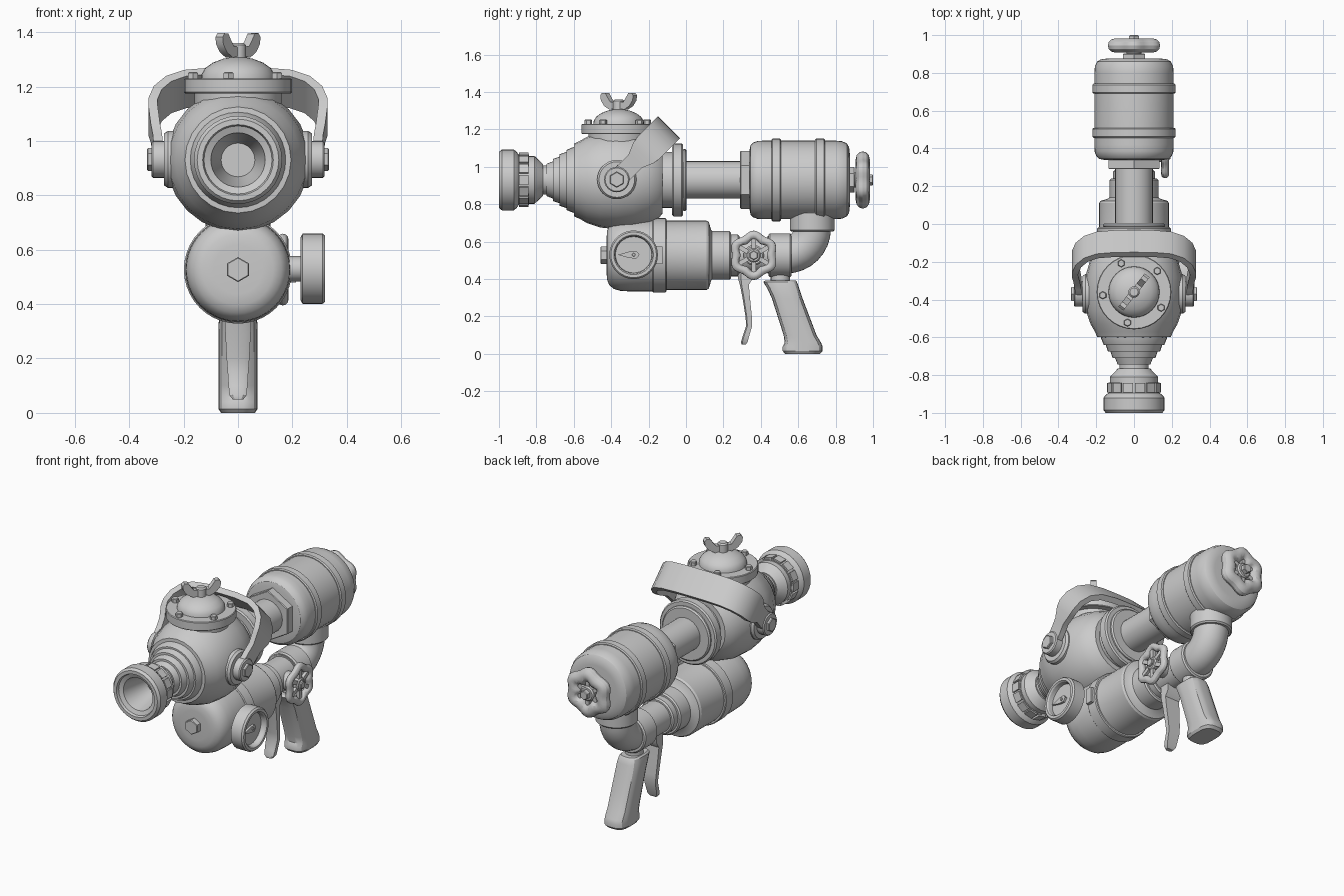
import bpy, bmesh
from math import sin, cos, pi, radians
from mathutils import Vector

if "Cube" in bpy.data.objects:
    bpy.data.objects.remove(bpy.data.objects["Cube"])


def loft(name, rings, loop=False):
    """Skin a list of closed point rings; caps the ends unless looped."""
    bm = bmesh.new()
    rows = [[bm.verts.new(p) for p in ring] for ring in rings]
    n = len(rows[0])
    pairs = list(zip(rows, rows[1:])) + ([(rows[-1], rows[0])] if loop else [])
    for a, b in pairs:
        for i in range(n):
            j = (i + 1) % n
            bm.faces.new((a[i], a[j], b[j], b[i]))
    if not loop:
        bm.faces.new(rows[0])
        bm.faces.new(rows[-1])
    bmesh.ops.recalc_face_normals(bm, faces=bm.faces)
    me = bpy.data.meshes.new(name)
    bm.to_mesh(me)
    bm.free()
    ob = bpy.data.objects.new(name, me)
    bpy.context.collection.objects.link(ob)
    return ob


def place(axis, c, t, u, v):
    """t runs along the axis, u and v lie across it (v is up where possible)."""
    d = {'X': (t, u, v), 'Y': (u, t, v), 'Z': (u, v, t)}[axis]
    return Vector(c) + Vector(d)


def lathe(name, axis, c, profile, segs=32, phase=0):
    return loft(name, [[place(axis, c, t, r * sin(phase + 2 * pi * i / segs),
                              r * cos(phase + 2 * pi * i / segs)) for i in range(segs)]
                       for t, r in profile])


def cyl(name, axis, c, t0, t1, r, segs=32, b=0.008, phase=0):
    return lathe(name, axis, c, [(t0, r - b), (t0 + b, r), (t1 - b, r), (t1, r - b)], segs, phase)


def hexa(name, axis, c, t0, t1, r):
    return cyl(name, axis, c, t0, t1, r, 6, 0.004)


def hand_wheel(name, axis, c, t, thick, r, rim, hub_tip):
    """Six-lobed rim with spokes, hub and nut."""
    rings = []
    for i in range(48):
        a = 2 * pi * i / 48
        outer = r * (0.94 + 0.06 * cos(6 * a))
        ring = []
        for k in range(12):
            b = 2 * pi * k / 12
            rr = outer - rim / 2 + rim / 2 * cos(b)
            ring.append(place(axis, c, t + thick / 2 * sin(b), rr * sin(a), rr * cos(a)))
        rings.append(ring)
    loft(name + "_rim", rings, loop=True)
    for i in range(6):
        a = 2 * pi * i / 6
        h, w = thick * 0.22, 0.012
        loft(f"{name}_spoke_{i}", [[place(axis, c, t + dt, d * sin(a) + s * cos(a), d * cos(a) - s * sin(a))
                                   for dt, s in ((-h, -w), (h, -w), (h, w), (-h, w))]
                                  for d in (0.01, r - rim * 0.6)])
    cyl(name + "_hub", axis, c, t - thick / 2, t + thick * 0.35, r * 0.3, 24)
    hexa(name + "_nut", axis, c, t, hub_tip, r * 0.19)


AX, LO = (0, 0, 0.93), (0, 0, 0.527)   # upper and lower barrel axes

# Nozzle with hollow muzzle
lathe("nozzle_mouth", 'Y', AX, [(-.80, .05), (-.80, .062), (-.90, .085), (-.975, .1), (-.985, .125), (-1, .13),
      (-1, .15), (-.985, .162), (-.92, .162), (-.905, .15), (-.895, .135), (-.84, .135), (-.84, .128),
      (-.81, .128), (-.765, .085), (-.765, .078), (-.72, .078), (-.72, .05)])
for i in range(14):
    a = 2 * pi * (i + .5) / 14
    loft(f"nozzle_grip_{i}", [[place('Y', AX, t, r * sin(a + s), r * cos(a + s))
         for r, s in ((.12, -.18), (.146, -.18), (.146, .18), (.12, .18))] for t in (-.893, -.843)])
lathe("nozzle_stepped_cone", 'Y', AX, [(-.745, .078), (-.745, .086), (-.71, .1), (-.71, .113), (-.675, .125),
      (-.675, .138), (-.64, .15), (-.64, .16), (-.605, .175), (-.56, .18)])

# Round chamber and its rear flange
lathe("chamber", 'Y', AX, [(-.6, .17), (-.598, .195), (-.57, .207), (-.53, .23), (-.46, .254), (-.37, .264),
      (-.28, .258), (-.2, .235), (-.15, .208), (-.125, .18)], 24)
cyl("chamber_rear_collar", 'Y', AX, -.14, -.06, .15)
cyl("rear_flange", 'Y', AX, -.075, -.015, .195)
cyl("rear_flange_step", 'Y', AX, -.02, .004, .165)

# Top cap with bolts and wing nut
CAP = (0, -.36, 0)
cyl("cap_neck", 'Z', CAP, 1.05, 1.19, .16)
cyl("cap_flange", 'Z', CAP, 1.175, 1.23, .198, b=.004)
lathe("cap_dome", 'Z', CAP, [(1.22, .136), (1.245, .134), (1.268, .12), (1.288, .092), (1.302, .055), (1.308, .02)])
for i in range(5):
    a = radians(42 + 72 * i)
    hexa(f"cap_bolt_{i}", 'Z', (.166 * cos(a), -.36 + .166 * sin(a), 0), 1.22, 1.253, .021)
cyl("wing_nut_hub", 'Z', CAP, 1.295, 1.36, .03, 16)
wing = [(.015, 1.312), (.05, 1.306), (.085, 1.325), (.108, 1.355), (.112, 1.382), (.1, 1.396),
        (.078, 1.394), (.062, 1.37), (.045, 1.348), (.015, 1.345)]
d, nrm = Vector((cos(.9), sin(.9), 0)), Vector((-sin(.9), cos(.9), 0))
for s in (-1, 1):
    loft(f"wing_nut_wing_{s}", [[Vector((0, -.36, z)) + d * (u * s) + nrm * k for u, z in wing] for k in (-.017, .017)])

# Side pivots and carrying strap
PV = (0, -.37, .932)
for s in (-1, 1):
    lathe(f"pivot_disc_{s}", 'X', PV, [(s * .2, .105), (s * .258, .105), (s * .272, .095)])
    lathe(f"pivot_boss_{s}", 'X', PV, [(s * .25, .068), (s * .312, .068), (s * .318, .062)], 24)
    lathe(f"pivot_bolt_{s}", 'X', PV, [(s * .3, .042), (s * .33, .042), (s * .334, .038)], 6)
half = [(.292, -.04, .035), (.292, 0, .052), (.296, .08, .05), (.304, .14, .05), (.312, .2, .076), (.312, .235, .083),
        (.295, .29, .083), (.255, .337, .083), (.195, .366, .083), (.1, .377, .083)]
path = half + [(0, .378, .083)] + [(-x, s, w) for x, s, w in reversed(half)]
along, across = Vector((0, .7071, .7071)), Vector((0, .7071, -.7071))
rings = []
for i, (x, s, w) in enumerate(path):
    p, q = path[max(i - 1, 0)], path[min(i + 1, len(path) - 1)]
    tan = Vector((q[0] - p[0], q[1] - p[1])).normalized()
    n = Vector((tan.y, 0, 0)) - along * tan.x
    mid = Vector(PV) + Vector((x, 0, 0)) + along * s
    rings.append([mid + n * a * .017 + across * b * w for a, b in ((-1, -1), (1, -1), (1, 1), (-1, 1))])
loft("strap_handle", rings)

# Upper tube, nut and rear tank
cyl("upper_tube", 'Y', AX, -.02, .36, .1)
hexa("upper_tube_nut", 'Y', AX, .29, .345, .155)
lathe("rear_tank", 'Y', AX, [(.34, .16), (.345, .185), (.36, .2), (.385, .209), (.42, .21), (.8, .21), (.835, .207),
      (.86, .195), (.872, .175), (.876, .14)], 40)
for y in (.482, .717):
    cyl(f"rear_tank_band_{y}", 'Y', AX, y - .026, y + .026, .221, 40, .006)
cyl("rear_valve_stem", 'Y', AX, .86, .95, .04, 16)
hexa("rear_valve_gland", 'Y', AX, .87, .902, .068)
hand_wheel("rear_valve", 'Y', AX, .945, .075, .153, .085, 1.0)

# Elbow joining rear tank to lower pipe
cyl("elbow_collar", 'Z', (0, .675, 0), .655, .76, .12)
rings = []
for k in range(-1, 10):
    a = max(0, min(k, 8)) / 8 * pi / 2
    y, z = .535 + .14 * cos(a), .67 - .14 * sin(a)
    y, z = (y, z + .06) if k < 0 else (y - .1, z) if k == 9 else (y, z)
    rings.append([Vector((.1 * cos(t), y + .1 * sin(t) * cos(a), z - .1 * sin(t) * sin(a)))
                  for t in [2 * pi * i / 32 for i in range(32)]])
loft("elbow_pipe", rings)
cyl("lower_pipe_collar", 'Y', LO, .44, .565, .117)
cyl("lower_pipe", 'Y', LO, .2, .46, .095)
cyl("lower_pipe_ring", 'Y', LO, .23, .285, .112)

# Lower front tank
lathe("lower_tank", 'Y', LO, [(-.425, .09), (-.422, .13), (-.41, .16), (-.385, .18), (-.35, .19), (-.3, .193),
      (-.16, .193), (-.12, .185), (.11, .185), (.122, .178), (.135, .135), (.14, .13), (.232, .13), (.24, .122)], 40)
cyl("lower_tank_band", 'Y', LO, -.18, -.105, .199, 40, .005)
hexa("lower_tank_bolt", 'Y', LO, -.458, -.41, .046)

# Pressure gauge
GC = (0, -.28, .53)
cyl("gauge_stem", 'X', GC, .15, .24, .046, 20)
lathe("gauge_case", 'X', GC, [(.23, .115), (.238, .13), (.31, .13), (.32, .122), (.32, .106), (.312, .1),
      (.285, .097), (.285, .02)])
loft("gauge_needle", [[place('X', GC, x, u, v) for u, v in
     ((-.085, 0), (-.02, .018), (.015, .02), (.032, 0), (.015, -.02), (-.02, -.018))] for x in (.28, .298)])
cyl("gauge_pin", 'X', GC, .28, .303, .009, 12, .002)
loft("band_latch", [[(x, y, z) for y, z in ((-.165, .48), (-.125, .48), (-.125, .575), (-.165, .575))]
                    for x in (.17, .213)])

# Side valve
SV = (0, .362, .527)
cyl("side_valve_stem", 'X', SV, .05, .165, .035, 16)
cyl("side_valve_gland", 'X', SV, .05, .125, .055, 20)
hand_wheel("side_valve", 'X', SV, .165, .042, .132, .046, .192)

# Grip: rounded sections following (z, y front, y back, half width)
rings = []
for z, y0, y1, hx in ((.393, .425, .585, .055), (.385, .413, .593, .064), (.355, .432, .604, .07), (.3, .458, .622, .072),
                      (.2, .49, .66, .072), (.1, .522, .698, .072), (.06, .528, .722, .072), (.04, .517, .73, .072),
                      (.015, .517, .73, .072), (0, .53, .715, .062)):
    ring = []
    for i in range(24):
        c, s = cos(2 * pi * i / 24), sin(2 * pi * i / 24)
        f = 1 / (abs(c) ** 3.5 + abs(s) ** 3.5) ** (1 / 3.5)
        ring.append((hx * c * f, (y0 + y1) / 2 + (y1 - y0) / 2 * s * f, z))
    rings.append(ring)
loft("grip", rings)
cyl("grip_neck", 'Z', (0, .505, 0), .38, .46, .052, 24)

# Trigger lever: (y, z, half depth, half width)
rings = [[(-w, y - h * .6, z), (-w * .6, y - h, z), (w * .6, y - h, z), (w, y - h * .6, z), (w, y + h, z), (-w, y + h, z)]
         for y, z, h, w in ((.32, .45, .04, .05), (.318, .405, .04, .05), (.312, .37, .024, .05), (.322, .3, .02, .047),
                            (.335, .2, .017, .042), (.338, .15, .016, .038), (.322, .1, .017, .035),
                            (.312, .065, .018, .031), (.308, .05, .012, .02))]
loft("trigger", rings)

# Smooth shading with sharp edges kept
bpy.ops.object.select_all(action='SELECT')
bpy.context.view_layer.objects.active = bpy.data.objects["chamber"]
bpy.ops.object.shade_smooth_by_angle(angle=radians(30))
